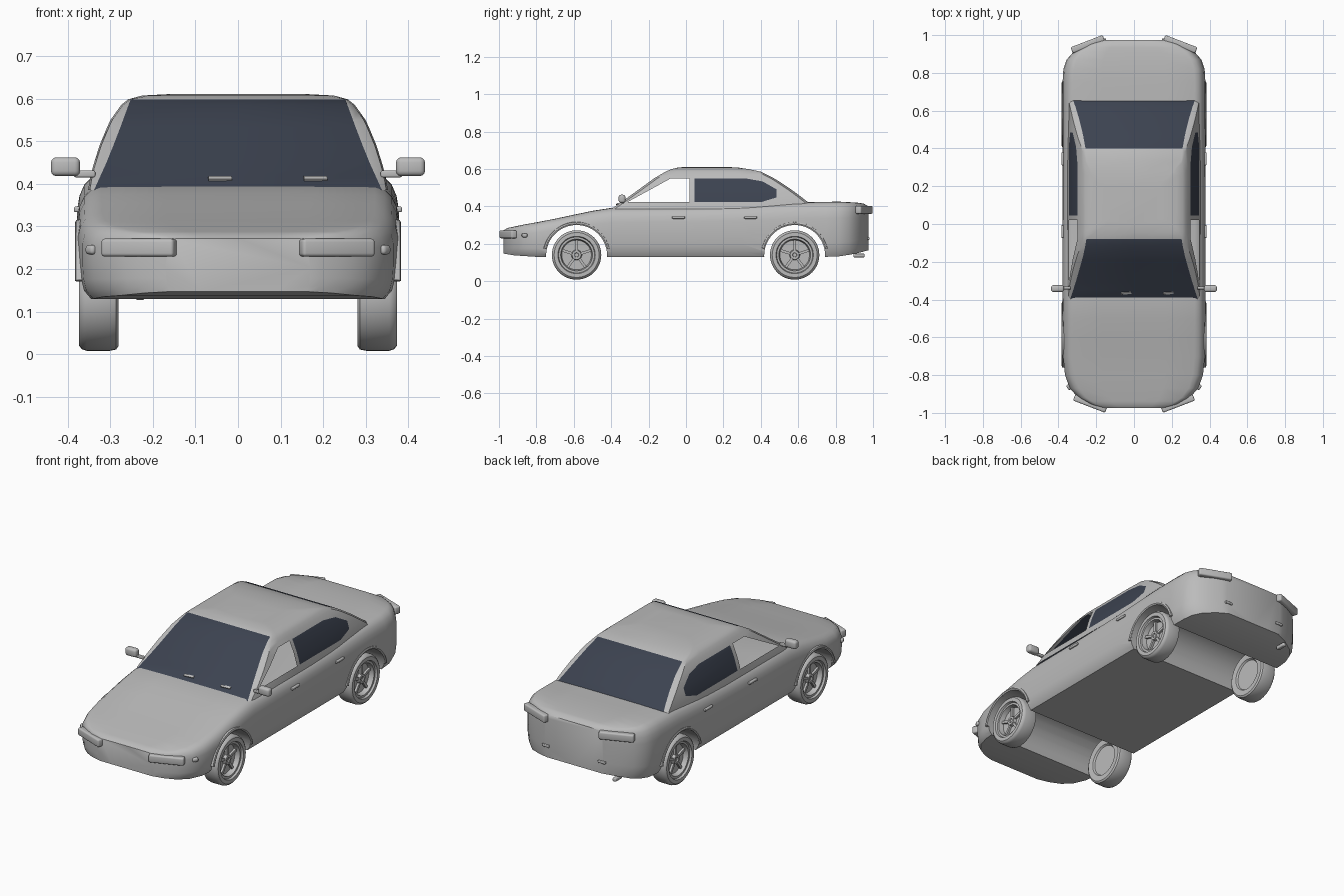
import bpy, bmesh, math
from mathutils import Matrix, Vector

if "Cube" in bpy.data.objects:
    bpy.data.objects.remove(bpy.data.objects["Cube"])


def material(name, rgb):
    m = bpy.data.materials.new(name)
    m.diffuse_color = (*rgb, 1)
    m.use_nodes = True
    m.node_tree.nodes["Principled BSDF"].inputs["Base Color"].default_value = m.diffuse_color
    return m


PAINT = material("grey_paint", (0.5, 0.5, 0.5))
GLASS = material("dark_glass", (0.045, 0.055, 0.08))


def finish(name, bm, normals=True):
    if normals:
        bmesh.ops.recalc_face_normals(bm, faces=bm.faces)
    me = bpy.data.meshes.new(name)
    bm.to_mesh(me)
    bm.free()
    me.materials.append(PAINT)
    me.materials.append(GLASS)
    ob = bpy.data.objects.new(name, me)
    bpy.context.collection.objects.link(ob)
    return ob


def smooth(ob, angle=35):
    bpy.ops.object.select_all(action='DESELECT')
    ob.select_set(True)
    bpy.context.view_layer.objects.active = ob
    bpy.ops.object.shade_smooth_by_angle(angle=math.radians(angle))


def interp(table, t):
    for (a, va), (b, vb) in zip(table, table[1:]):
        if t <= b:
            return va + (vb - va) * max(0, (t - a) / (b - a))
    return table[-1][1]


def loft(name, half_rings, rule=lambda i, j: 0, cap_start=True):
    """Skin symmetric rings given by their right halves; rule gives a material or None for a hole."""
    bm = bmesh.new()
    rings = []
    for h in half_rings:
        full = h + [(-x, y, z) for x, y, z in reversed(h[1:-1])]
        rings.append([bm.verts.new(p) for p in full])
    n = len(rings[0])
    for i, (a, b) in enumerate(zip(rings, rings[1:])):
        for j in range(n):
            mat = rule(i, min(j, n - 1 - j))
            if mat is not None:
                k = (j + 1) % n
                bm.faces.new((a[j], a[k], b[k], b[j])).material_index = mat
    if cap_start:
        bm.faces.new(rings[0])
    bm.faces.new(rings[-1])
    return finish(name, bm)


def box(name, loc, size, rot_z=0, rot_x=0, bevel=0.0):
    bm = bmesh.new()
    bmesh.ops.create_cube(bm, size=1)
    bmesh.ops.scale(bm, vec=size, verts=bm.verts)
    if bevel:
        bmesh.ops.bevel(bm, geom=bm.edges[:], offset=bevel, segments=3, profile=0.5, affect='EDGES')
    m = Matrix.Translation(loc) @ Matrix.Rotation(rot_z, 4, 'Z') @ Matrix.Rotation(rot_x, 4, 'X')
    bmesh.ops.transform(bm, matrix=m, verts=bm.verts)
    ob = finish(name, bm)
    if bevel:
        smooth(ob)
    return ob


# Lower body: cross-sections along the length
WIDTH = [(-.975, .17), (-.955, .235), (-.92, .295), (-.87, .34), (-.8, .365), (-.7, .376), (-.5, .378),
         (.75, .378), (.82, .374), (.87, .357), (.912, .32), (.95, .25), (.975, .18)]
TOP = [(-.975, .272), (-.955, .284), (-.87, .302), (-.75, .323), (-.6, .355), (-.5, .376), (-.39, .393),
       (0, .397), (.3, .405), (.6, .422), (.82, .425), (.912, .42), (.95, .415), (.975, .40)]
BOTTOM = [(-.975, .147), (-.92, .138), (-.8, .13), (.8, .13), (.9, .145), (.975, .165)]
SECTION = [(0, 0), (.5, 0), (.93, 0), (.975, .1), (.993, .25), (1, .45), (1, .7), (.985, .82),
           (.955, .91), (.91, .97), (.85, .995), (.45, 1), (0, 1)]
stations = [-.975, -.967, -.955, -.938, -.92, -.87, -.8, -.7, -.6, -.5, -.39, -.2, 0, .3, .6, .75, .82,
            .87, .912, .935, .95, .965, .975]
rings = []
for y in stations:
    w, t, b = interp(WIDTH, y), interp(TOP, y), interp(BOTTOM, y)
    rings.append([(w * u, y, b + (t - b) * v) for u, v in SECTION])
body = loft("lower_body", rings)

# Wheel tunnels cut across the full width
AXLES = (-.585, .581)
for y in AXLES:
    bm = bmesh.new()
    bmesh.ops.create_cone(bm, cap_ends=True, segments=48, radius1=.163, radius2=.163, depth=1,
                          matrix=Matrix.Translation((0, y, .137)) @ Matrix.Rotation(math.pi / 2, 4, 'Y'))
    cutter = finish("wheel_tunnel_cutter", bm)
    cutter.hide_render = True
    mod = body.modifiers.new("tunnel", 'BOOLEAN')
    mod.operation, mod.solver, mod.object = 'DIFFERENCE', 'EXACT', cutter
    bpy.context.view_layer.objects.active = body
    bpy.ops.object.modifier_apply(modifier=mod.name)
    bpy.data.objects.remove(cutter)
smooth(body)

# Cabin: rings by height; columns line up with pillars and windows
FRONT = [(.385, -.40), (.42, -.35), (.47, -.28), (.51, -.225), (.55, -.17), (.585, -.11), (.598, -.08)]
REAR = [(.385, .68), (.425, .65), (.47, .59), (.51, .535), (.55, .47), (.585, .40), (.598, .34)]
SIDE = [(.385, .352), (.42, .346), (.47, .332), (.51, .318), (.55, .299), (.585, .274), (.598, .258)]
EDGE = [(.385, .338), (.46, .304), (.53, .277), (.598, .252)]
HOLE = [(.385, -.345), (.42, -.318), (.55, -.08), (.598, -.04)]
QUARTER = [(.385, .36), (.422, .40), (.448, .485), (.49, .485), (.533, .41), (.55, .315), (.598, .26)]
rings = []
for z in (.385, .422, .448, .49, .533, .55, .57, .585, .598):
    f, r, s, g = (interp(t, z) for t in (FRONT, REAR, SIDE, EDGE))
    rings.append([(0, f, z), (g, f, z), (s - .004, f + .018, z), (s, interp(HOLE, z), z), (s, .02, z),
                  (s, .045, z), (s, interp(QUARTER, z), z), (s - .004, r - .018, z), (g, r, z), (0, r, z)])
for z, f, r, s in ((.607, -.045, .28, .225), (.611, 0, .21, .15)):
    rings.append([(0, f, z), (s * .93, f, z), (s, f + .015, z), (s, f + .03, z), (s, .06, z), (s, .085, z),
                  (s, r - .03, z), (s, r - .015, z), (s * .93, r, z), (0, r, z)])


def cabin_rule(i, j):
    if j == 0 and i < 8:          # windscreen
        return 1
    if j == 8 and i < 7:          # rear screen
        return 1
    if 1 <= i <= 4 and j == 3:    # open front side window
        return None
    if 1 <= i <= 4 and j == 5:    # rear side window
        return 1
    return 0


smooth(loft("cabin", rings, cabin_rule, cap_start=False), 30)

# Wheels: one lathed profile (radius, offset along the axle) plus spokes
PROFILE = [(0, .292), (.082, .292), (.088, .283), (.12, .28), (.129, .286), (.132, .3), (.132, .355),
           (.128, .367), (.12, .373), (.1, .373), (.096, .362), (.085, .362), (.079, .335), (.028, .335),
           (.024, .352), (.012, .352), (.010, .346), (0, .346)]
for y, place in zip(AXLES, ("front", "rear")):
    for side, label in ((1, "right"), (-1, "left")):
        bm = bmesh.new()
        vs = [bm.verts.new((o, 0, r)) for r, o in PROFILE]
        es = [bm.edges.new(p) for p in zip(vs, vs[1:])]
        bmesh.ops.spin(bm, geom=vs + es, axis=(1, 0, 0), cent=(0, 0, 0), angle=2 * math.pi, steps=48)
        bmesh.ops.remove_doubles(bm, verts=bm.verts, dist=1e-5)
        for k in range(5):
            m = Matrix.Rotation(k * math.tau / 5, 4, 'X') @ Matrix.Translation((.339, 0, .052))
            bmesh.ops.create_cube(bm, size=1, matrix=m @ Matrix.Diagonal((.016, .014, .056, 1)))
        bmesh.ops.transform(bm, matrix=Matrix.Translation((0, y, .14)) @ Matrix.Diagonal((side, 1, 1, 1)),
                            verts=bm.verts)
        smooth(finish(f"{place}_{label}_wheel", bm))

        # Raised lip around the wheel arch
        bm = bmesh.new()
        prev = None
        for k in range(25):
            a = math.radians(12 + 156 * k / 24)
            cur = []
            for r, x in ((.163, .36), (.163, .380), (.170, .383), (.178, .380), (.182, .36)):
                cur.append(bm.verts.new((side * x, y + r * math.cos(a), .137 + r * math.sin(a))))
            if prev:
                for q in range(5):
                    bm.faces.new((prev[q], prev[(q + 1) % 5], cur[(q + 1) % 5], cur[q]))
            else:
                bm.faces.new(cur)
            prev = cur
        bm.faces.new(prev)
        smooth(finish(f"{place}_{label}_arch_lip", bm))

# Paired fittings
for s, label in ((1, "right"), (-1, "left")):
    tilt = math.radians(21)
    box(f"{label}_headlight", (s * .232, -.951, .25), (.182, .034, .042), s * tilt, bevel=.008)
    box(f"{label}_tail_light", (s * .245, .952, .381), (.182, .034, .042), -s * tilt, bevel=.008)
    box(f"{label}_indicator", (s * .342, -.862, .245), (.03, .025, .022), s * math.radians(55), bevel=.008)
    box(f"{label}_rear_reflector", (s * .17, .975, .228), (.045, .014, .014), bevel=.004)
    box(f"{label}_mirror", (s * .405, -.342, .44), (.068, .036, .044), bevel=.012)
    box(f"{label}_mirror_arm", (s * .36, -.338, .423), (.05, .016, .016), bevel=.004)
    for y, place in ((-.04, "front"), (.345, "rear")):
        box(f"{place}_{label}_door_handle", (s * .377, y, .34), (.016, .068, .013), bevel=.004)

# Wipers lying on the windscreen
for x in (-.042, .182):
    box("wiper", (x, -.366, .412), (.055, .012, .006), math.radians(5), math.radians(34))

# Exhaust tip
box("exhaust_pipe", (-.23, .925, .137), (.022, .06, .02), bevel=.006)
